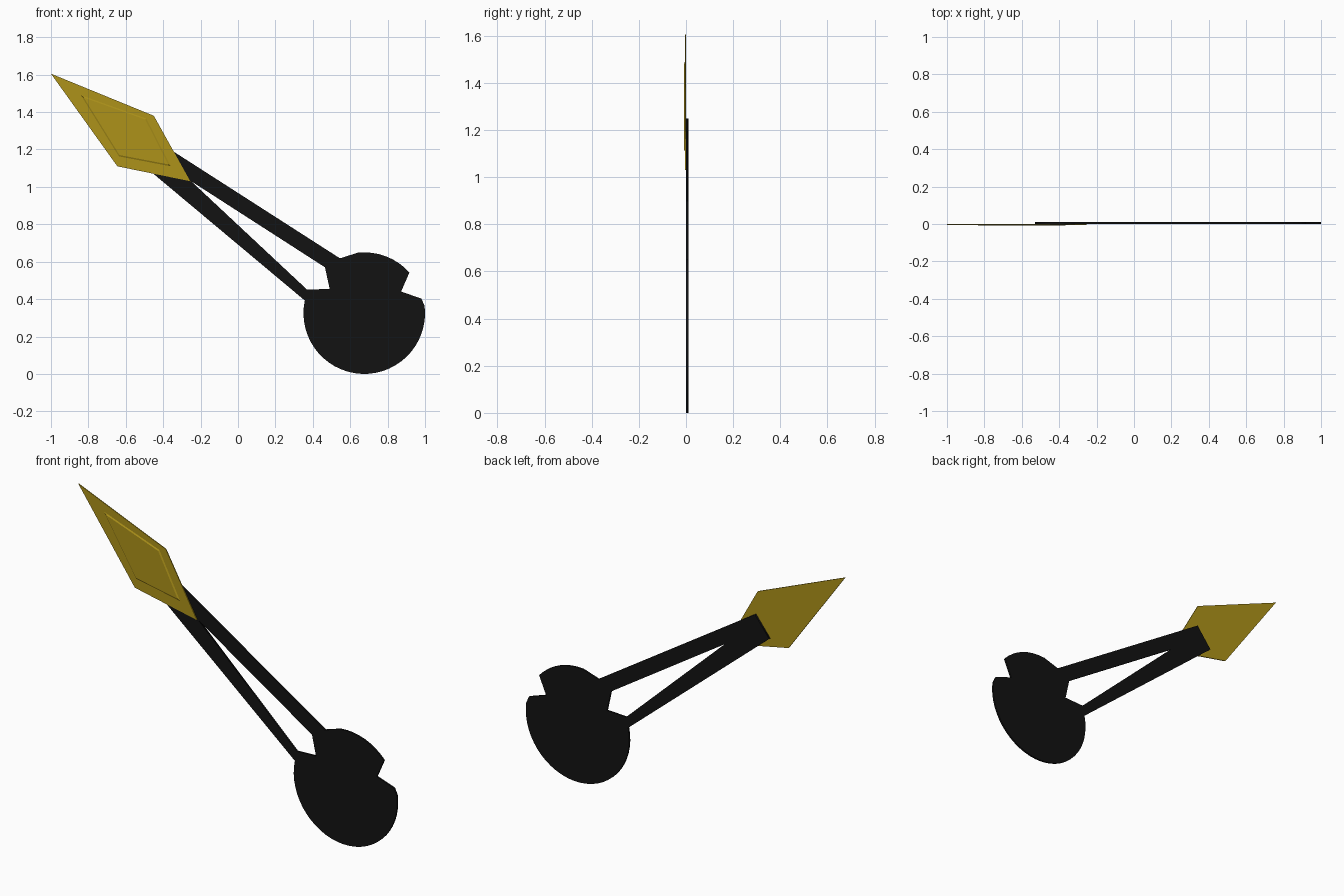
import bpy, bmesh, math

if "Cube" in bpy.data.objects:
    bpy.data.objects.remove(bpy.data.objects["Cube"])


def material(name, rgb):
    m = bpy.data.materials.new(name)
    m.diffuse_color = (*rgb, 1)
    m.use_nodes = True
    m.node_tree.nodes["Principled BSDF"].inputs["Base Color"].default_value = m.diffuse_color
    return m


def arc(start, end, n, cx=0.675, cz=0.325, r=0.325):
    pts = []
    for i in range(n + 1):
        a = math.radians(start + (end - start) * i / n)
        pts.append((cx + r * math.cos(a), cz + r * math.sin(a)))
    return pts


black = material("black", (0.006, 0.006, 0.006))
gold = material("gold", (0.42, 0.29, 0.01))

# Flat hand: two bars running into a notched disc
outer = [(-0.53, 1.135), (-0.44, 1.25), (0.545, 0.618)]
outer += arc(96, 42, 8)             # top of the disc
outer += [(0.872, 0.44), (0.98, 0.403)]
outer += arc(7, -192, 30)           # large lower part of the disc
hole = [(-0.25, 1.03), (0.37, 0.45), (0.49, 0.455), (0.465, 0.57)]

curve = bpy.data.curves.new("hand_body", "CURVE")
curve.dimensions = "2D"
curve.fill_mode = "BOTH"
curve.extrude = 0.005
for pts in (outer, hole):
    s = curve.splines.new("POLY")
    s.points.add(len(pts) - 1)
    for p, (x, z) in zip(s.points, pts):
        p.co = (x, z, 0, 1)
    s.use_cyclic_u = True
curve.materials.append(black)
body = bpy.data.objects.new("hand_body", curve)
body.rotation_euler = (math.pi / 2, 0, 0)
body.location.y = 0.005
bpy.context.collection.objects.link(body)
bpy.context.view_layer.objects.active = body
body.select_set(True)
bpy.ops.object.convert(target="MESH")

# Diamond tip: thin plate with a raised, narrowly chamfered centre
rim = [(-1.0, 1.605), (-0.45, 1.38), (-0.255, 1.03), (-0.645, 1.11)]
foot = [(-0.84, 1.49), (-0.49, 1.365), (-0.36, 1.11), (-0.637, 1.163)]
mid = [sum(p[k] for p in foot) / 4 for k in (0, 1)]
plateau = [tuple(mid[k] + (p[k] - mid[k]) * 0.94 for k in (0, 1)) for p in foot]
bm = bmesh.new()
rings = [[bm.verts.new((x, y, z)) for x, z in pts]
         for pts, y in ((rim, 0), (rim, -0.005), (foot, -0.005), (plateau, -0.009))]
for a, b in zip(rings, rings[1:]):
    for i in range(4):
        j = (i + 1) % 4
        bm.faces.new((a[i], a[j], b[j], b[i]))
bm.faces.new(rings[0])
bm.faces.new(rings[-1])
bmesh.ops.recalc_face_normals(bm, faces=bm.faces)
mesh = bpy.data.meshes.new("diamond_tip")
bm.to_mesh(mesh)
bm.free()
mesh.materials.append(gold)
bpy.context.collection.objects.link(bpy.data.objects.new("diamond_tip", mesh))
